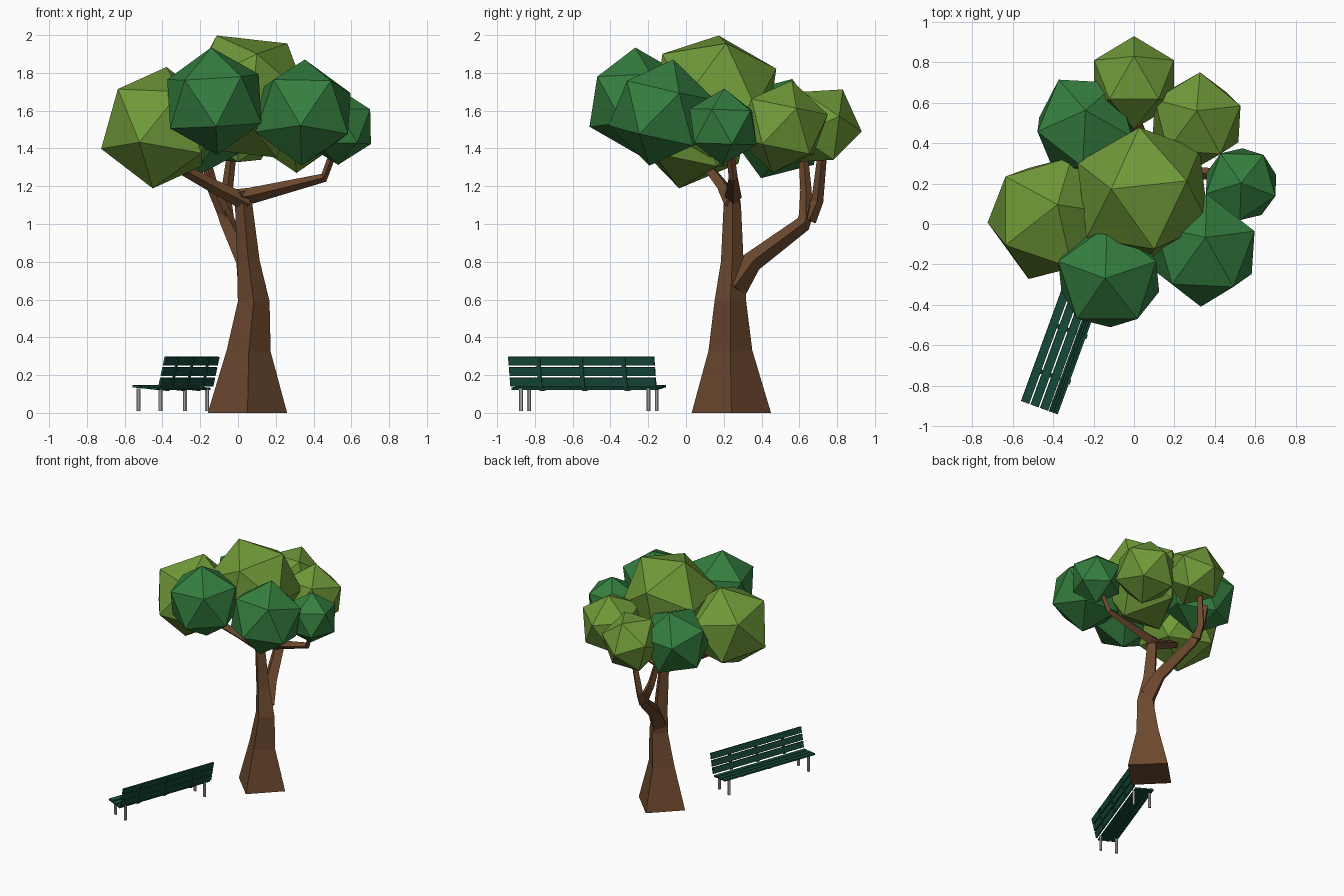
import bpy, bmesh
from math import radians, cos, sin
from mathutils import Vector, Matrix

if "Cube" in bpy.data.objects:
    bpy.data.objects.remove(bpy.data.objects["Cube"])


def material(name, rgb):
    m = bpy.data.materials.new(name)
    m.diffuse_color = (*rgb, 1)
    m.use_nodes = True
    m.node_tree.nodes["Principled BSDF"].inputs["Base Color"].default_value = m.diffuse_color
    return m


LIGHT = material("light_leaf", (0.16, 0.32, 0.04))
DARK = material("dark_leaf", (0.035, 0.21, 0.05))
BARK = material("bark", (0.15, 0.065, 0.027))
PAINT = material("bench_paint", (0.008, 0.07, 0.045))


def finish(name, bm, mat=None, matrix=Matrix()):
    bmesh.ops.recalc_face_normals(bm, faces=bm.faces)
    me = bpy.data.meshes.new(name)
    bm.to_mesh(me)
    bm.free()
    ob = bpy.data.objects.new(name, me)
    ob.matrix_world = matrix
    bpy.context.collection.objects.link(ob)
    if mat:
        me.materials.append(mat)
    return ob


def leaf_clump(name, mat, centre, r, pole, side):
    """Icosahedron with one corner towards pole and a neighbour corner towards side."""
    if not isinstance(side, tuple):
        side = (cos(radians(side)), sin(radians(side)), 0)
    z = Vector(pole).normalized()
    s = Vector(side)
    x = (s - z * s.dot(z)).normalized()
    rot = Matrix((x, z.cross(x), z)).transposed().to_4x4()
    bm = bmesh.new()
    bmesh.ops.create_icosphere(bm, subdivisions=1, radius=r)
    finish(name, bm, mat, Matrix.Translation(centre) @ rot)


def limb(name, points, ref=(1, 0, 0)):
    """Four-sided tapered tube through (x, y, z, radius) points."""
    bm = bmesh.new()
    ps = [Vector(p[:3]) for p in points]
    rings = []
    for i, p in enumerate(points):
        t = (ps[min(i + 1, len(ps) - 1)] - ps[max(i - 1, 0)]).normalized()
        if p[2] == 0:
            t = Vector((0, 0, 1))
        a = Vector(ref)
        a = (a - t * a.dot(t)).normalized()
        b = t.cross(a)
        rings.append([bm.verts.new(ps[i] + d * p[3]) for d in (a, b, -a, -b)])
    for q, w in zip(rings, rings[1:]):
        for k in range(4):
            bm.faces.new((q[k], q[(k + 1) % 4], w[(k + 1) % 4], w[k]))
    bm.faces.new(rings[0])
    bm.faces.new(rings[-1])
    finish(name, bm, BARK)


# Foliage
leaf_clump("leaves_left", LIGHT, (-0.415, 0.03, 1.51), 0.33, (0.11, 0.2, 0.97), 0)
leaf_clump("leaves_top", LIGHT, (0.045, 0.15, 1.675), 0.36,
           (-0.157, 0.023, 0.321), (0.213, 0.063, 0.281))
leaf_clump("leaves_front", DARK, (-0.125, -0.26, 1.65), 0.285, (-0.06, -0.03, 1), 90)
leaf_clump("leaves_front_right", DARK, (0.345, -0.13, 1.59), 0.288, (0.03, 0.22, 0.97), 16)
leaf_clump("leaves_right", DARK, (0.53, 0.197, 1.515), 0.202, (0, 0.03, 1), 52)
leaf_clump("leaves_back_right", LIGHT, (0.31, 0.51, 1.515), 0.25, (0, 0.2, 0.97), 14)
leaf_clump("leaves_back", LIGHT, (0, 0.7, 1.52), 0.232, (0, 1, -0.13), (0, 0.45, 0.9))
leaf_clump("leaves_back_left", DARK, (-0.24, 0.48, 1.505), 0.275, (0, 0.3, 0.95), 52)

# Trunk and branches
limb("trunk", [(0.05, 0.24, 0, 0.21), (0.057, 0.235, 0.33, 0.116), (0.083, 0.235, 0.59, 0.084),
               (0.055, 0.245, 0.8, 0.06), (0.03, 0.245, 1.1, 0.046), (0.015, 0.245, 1.17, 0.035)])
limb("right_branch", [(0.0, 0.25, 1.14, 0.045), (0.07, 0.25, 1.15, 0.043),
                      (0.455, 0.25, 1.245, 0.024), (0.52, 0.23, 1.42, 0.02)], (0, 1, 0))
limb("left_branch", [(0.05, 0.245, 1.11, 0.045), (-0.12, 0.2, 1.195, 0.036),
                     (-0.33, 0.11, 1.31, 0.028)], (0, 1, 0))
limb("back_branch", [(0.075, 0.25, 0.66, 0.075), (0.045, 0.35, 0.8, 0.055),
                     (-0.05, 0.62, 1.0, 0.042), (-0.085, 0.65, 1.09, 0.036)])
limb("back_left_twig", [(-0.06, 0.635, 1.03, 0.038), (-0.13, 0.635, 1.18, 0.03),
                        (-0.18, 0.62, 1.38, 0.024)])
limb("back_twig", [(-0.06, 0.65, 1.02, 0.04), (-0.065, 0.695, 1.12, 0.032),
                   (-0.03, 0.725, 1.4, 0.024)])

# Bench, in its own frame: x across the seat, y along it
BENCH = Matrix.Translation((-0.56, -0.876, 0)) @ Matrix.Rotation(radians(-20), 4, 'Z')
LENGTH = 0.82


def bench_bar(name, x, y, z, size, tilt):
    bm = bmesh.new()
    m = Matrix.Translation((x, y, z)) @ Matrix.Rotation(radians(tilt), 4, 'Y')
    bmesh.ops.create_cube(bm, size=1, matrix=m @ Matrix.Diagonal((*size, 1)))
    finish(name, bm, PAINT, BENCH)


for i in range(3):
    bench_bar(f"seat_slat_{i}", 0.022 + 0.05 * i, LENGTH / 2, 0.139 - 0.005 * i,
              (0.042, LENGTH, 0.012), 6)
    bench_bar(f"back_slat_{i}", 0.158 + 0.0125 * i, LENGTH / 2, 0.164 + 0.055 * i,
              (0.012, LENGTH, 0.047), 13)
for i, y in enumerate((0.17, 0.41, 0.65)):
    bench_bar(f"seat_strap_{i}", 0.075, y, 0.127, (0.14, 0.022, 0.008), 6)
    bench_bar(f"back_strap_{i}", 0.177, y, 0.21, (0.008, 0.022, 0.165), 13)

# Bench legs
for i, (x, y) in enumerate((x, y) for x in (0.015, 0.14) for y in (0.053, 0.773)):
    bm = bmesh.new()
    bmesh.ops.create_cone(bm, cap_ends=True, segments=8, radius1=0.011, radius2=0.011,
                          depth=0.12, matrix=Matrix.Translation((x, y, 0.07)))
    finish(f"bench_leg_{i}", bm, None, BENCH)
